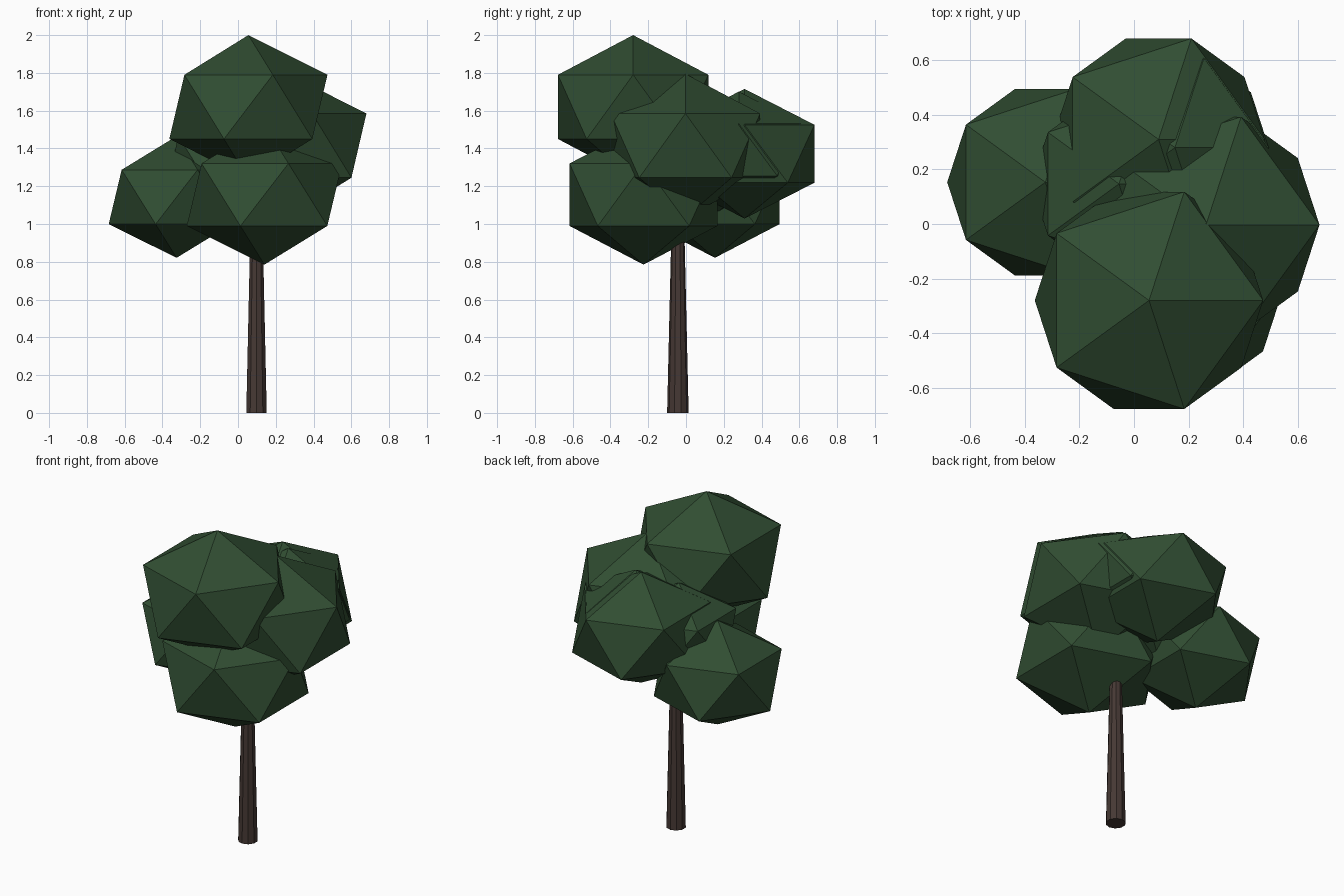
import bpy

if "Cube" in bpy.data.objects:
    bpy.data.objects.remove(bpy.data.objects["Cube"], do_unlink=True)


def make_material(name, colour):
    mat = bpy.data.materials.new(name)
    mat.use_nodes = True
    mat.diffuse_color = colour
    mat.node_tree.nodes["Principled BSDF"].inputs["Base Color"].default_value = colour
    return mat


leaf_green = make_material("leaf_green", (0.03, 0.075, 0.032, 1))
bark_brown = make_material("bark_brown", (0.06, 0.04, 0.034, 1))


def finish(name, mat):
    obj = bpy.context.object
    obj.name = name
    obj.data.materials.append(mat)
    bpy.ops.object.transform_apply(location=False, rotation=False, scale=True)


def foliage(name, centre, radius, height):
    """Faceted leaf clump, slightly flattened."""
    bpy.ops.mesh.primitive_ico_sphere_add(subdivisions=1, radius=1, location=centre)
    bpy.context.object.scale = (radius, radius, height)
    finish(name, leaf_green)


# Leaf clumps
foliage("foliage_top", (0.055, -0.28, 1.62), 0.468, 0.38)
foliage("foliage_front", (0.14, -0.225, 1.155), 0.46, 0.37)
foliage("foliage_left", (0.264, -0.003, 1.415), 0.465, 0.38)
foliage("foliage_right", (-0.325, 0.153, 1.143), 0.402, 0.322)
foliage("foliage_back", (0.09, 0.31, 1.372), 0.435, 0.343)
foliage("foliage_core_right", (-0.055, 0.147, 1.335), 0.36, 0.29)
foliage("foliage_core_back", (0.15, 0.28, 1.393), 0.385, 0.308)

# Tapered trunk
trunk_height = 1.2
bpy.ops.mesh.primitive_cone_add(vertices=10, radius1=0.057, radius2=0.029, depth=trunk_height,
                                location=(0.098, -0.043, trunk_height / 2))
finish("trunk", bark_brown)
